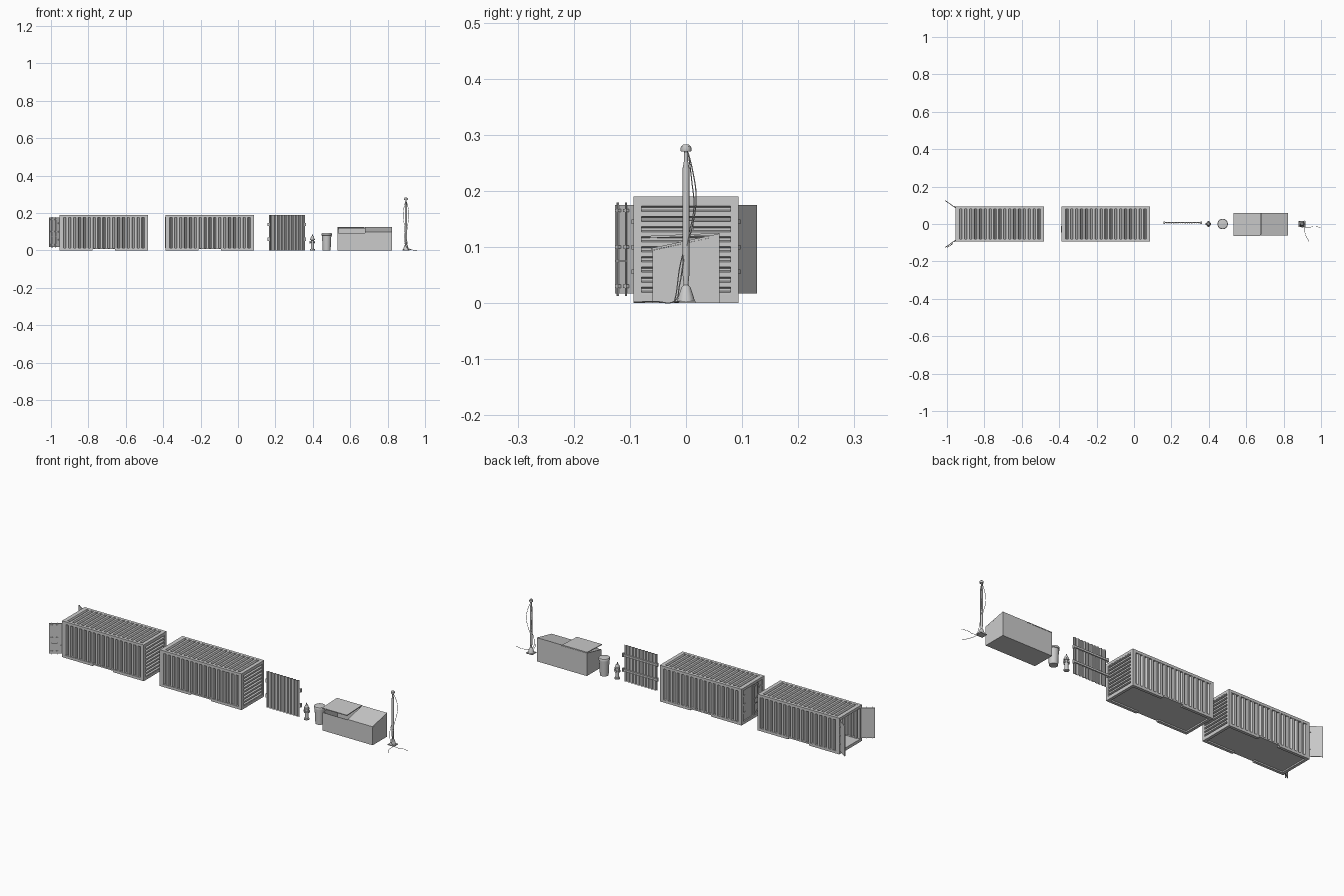
import bpy, bmesh, math
from mathutils import Vector, Matrix

if "Cube" in bpy.data.objects:
    bpy.data.objects.remove(bpy.data.objects["Cube"])


def finish(name, bm, thickness=0):
    bmesh.ops.recalc_face_normals(bm, faces=bm.faces)
    me = bpy.data.meshes.new(name)
    bm.to_mesh(me)
    bm.free()
    ob = bpy.data.objects.new(name, me)
    bpy.context.collection.objects.link(ob)
    if thickness:
        mod = ob.modifiers.new("thickness", 'SOLIDIFY')
        mod.thickness, mod.offset = thickness, 0
    return ob


def boxes(name, spans, mat=None):
    """One object made of boxes given as (x0, x1, y0, y1, z0, z1)."""
    bm = bmesh.new()
    for x0, x1, y0, y1, z0, z1 in spans:
        m = Matrix.Translation(((x0 + x1) / 2, (y0 + y1) / 2, (z0 + z1) / 2)) @ \
            Matrix.Diagonal((x1 - x0, y1 - y0, z1 - z0, 1))
        bmesh.ops.create_cube(bm, size=1, matrix=m)
    if mat:
        bm.transform(mat)
    return finish(name, bm)


def corrugated(name, origin, u, v, inward, n, depth):
    """Trapezoid sheet: n waves along u, swept along v, dipping along inward."""
    o, u, v, w = (Vector(a) for a in (origin, u, v, inward))
    prof = [(0, 0)]
    for i in range(n):
        prof += [((i + a) / n, d * depth) for a, d in ((.25, 0), (.4, 1), (.7, 1), (.85, 0))]
    prof.append((1, 0))
    bm = bmesh.new()
    rows = [[bm.verts.new(o + u * s + w * d + v * k) for s, d in prof] for k in (0, 1)]
    for i in range(len(prof) - 1):
        bm.faces.new((rows[0][i], rows[0][i + 1], rows[1][i + 1], rows[1][i]))
    return finish(name, bm, 0.002)


def lathe(name, prof, mat, n=20):
    bm = bmesh.new()
    vs = [bm.verts.new((r, 0, z)) for r, z in prof]
    es = [bm.edges.new(p) for p in zip(vs, vs[1:])]
    bmesh.ops.spin(bm, geom=vs + es, cent=(0, 0, 0), axis=(0, 0, 1),
                   angle=math.tau, steps=n)
    bmesh.ops.remove_doubles(bm, verts=bm.verts, dist=1e-5)
    bm.transform(mat)
    return finish(name, bm)


def extrude_x(name, prof, x0, x1, closed=True):
    """Sweep a (y, z) outline from x0 to x1."""
    bm = bmesh.new()
    a, b = ([bm.verts.new((x, y, z)) for y, z in prof] for x in (x0, x1))
    for i in range(len(prof)):
        j = (i + 1) % len(prof)
        bm.faces.new((a[i], a[j], b[j], b[i]))
    bm.faces.new(a)
    bm.faces.new(b)
    return finish(name, bm)


def cable(name, pts):
    cu = bpy.data.curves.new(name, 'CURVE')
    cu.dimensions, cu.bevel_depth, cu.bevel_resolution, cu.resolution_u = '3D', 0.0011, 1, 6
    sp = cu.splines.new('BEZIER')
    sp.bezier_points.add(len(pts) - 1)
    for p, co in zip(sp.bezier_points, pts):
        p.co = co
        p.handle_left_type = p.handle_right_type = 'AUTO'
    ob = bpy.data.objects.new(name, cu)
    bpy.context.collection.objects.link(ob)


def door(name, hinge_x, side, angle, rods):
    # local x runs from the hinge, local y points outward, z up
    a = math.radians(angle)
    u, w = (-math.sin(a), -math.cos(a)), (-math.cos(a), math.sin(a))
    m = Matrix(((u[0], w[0], 0, hinge_x), (u[1] * side, w[1] * side, 0, 0.079 * side),
                (0, 0, 1, 0), (0, 0, 0, 1)))
    boxes(name + "_leaf", [(0, .077, 0, .004, .017, .175)], m)
    boxes(name + "_hinges", [(-.002, .022, .004, .007, z - .004, z + .004)
                             for z in (.056, .1, .145)], m)
    if rods:
        boxes(name + "_lock_rods", [(x - .0015, x + .0015, .006, .009, .013, .179)
                                    for x in (.038, .064)], m)
        boxes(name + "_brackets", [(x - .005, x + .005, .003, .01, z - .003, z + .003)
                                   for x in (.038, .064) for z in (.03, .1, .165)], m)
        boxes(name + "_handle", [(.036, .068, .008, .0105, .073, .077)], m)


def container(name, x0, angle):
    x1, Y, H, t = x0 + .474, .094, .19, .015
    cx = (x0 + x1) / 2
    ends, sides = ((x0, x0 + t), (x1 - t, x1)), ((-Y, -Y + t), (Y - t, Y))
    boxes(name + "_posts", [(*e, *s, 0, H) for e in ends for s in sides])
    # long rails, the lower ones notched in the middle
    rails = []
    for s in sides:
        rails += [(x0 + t, x1 - t, *s, H - .014, H), (x0 + t, x1 - t, *s, .007, .014),
                  (x0 + t, cx - .06, *s, 0, .007), (cx + .06, x1 - t, *s, 0, .007)]
    for e in ends:
        rails += [(*e, -Y + t, Y - t, 0, .015), (*e, -Y + t, Y - t, H - .014, H)]
    boxes(name + "_rails", rails)
    boxes(name + "_floor", [(x0 + t, x1 - t, -Y + t, Y - t, .007, .012)])
    # corrugated skin
    L = x1 - x0 - 2 * t
    for s, n in ((-1, "front"), (1, "back")):
        corrugated(f"{name}_{n}_wall", (x0 + t, s * (Y - .002), .013), (L, 0, 0),
                   (0, 0, H - .026), (0, -s, 0), 17, .01)
    corrugated(name + "_roof", (x0 + t, -Y + t, H - .001), (L, 0, 0), (0, 2 * (Y - t), 0),
               (0, 0, -1), 17, .008)
    corrugated(name + "_end_wall", (x1 - .002, -Y + t, .014), (0, 0, H - .028),
               (0, 2 * (Y - t), 0), (-1, 0, 0), 9, .01)
    door(name + "_back_door", x0 + .008, 1, angle, False)
    door(name + "_front_door", x0 + .008, -1, angle, True)


container("open_container", -.955, 125)
container("closed_container", -.388, 0)

# Corrugated fence panel on two rails
corrugated("fence_sheet", (.167, 0, 0), (.19, 0, 0), (0, 0, .19), (0, 1, 0), 10, .005)
boxes("fence_rails", [(.161, .362, .005, .012, z - .005, z + .005) for z in (.06, .138)])
boxes("fence_brackets", [(x - .004, x + .004, .001, .013, z - .009, z + .009)
                         for x in (.162, .359) for z in (.06, .138)])

# Hydrant
at = Matrix.Translation
lathe("hydrant_body", [(0, 0), (.013, 0), (.013, .006), (.009, .008), (.0085, .054), (.013, .055),
                       (.013, .06), (.010, .062), (.009, .07), (.005, .077), (.003, .078),
                       (.003, .085), (0, .085)], at((.398, 0, 0)), 16)
for i in range(4):
    m = at((.398, 0, .043)) @ Matrix.Rotation(i * math.pi / 2, 4, 'Z') @ Matrix.Rotation(math.pi / 2, 4, 'Y')
    lathe("hydrant_nozzle", [(0, .004), (.004, .004), (.004, .011), (.006, .011),
                             (.006, .015), (0, .015)], m, 12)

# Trash can with a flat lid
lathe("trash_can", [(0, 0), (.021, 0), (.025, .08), (.028, .081), (.028, .088), (.026, .092),
                    (.012, .094), (0, .094)], at((.474, 0, 0)), 24)

# Skip: hollow sloped tub, one lid shut and one propped up
extrude_x("skip_front", [(-.06, 0), (-.057, 0), (-.057, .094), (-.06, .094)], .533, .823)
extrude_x("skip_back", [(.057, 0), (.06, 0), (.06, .12), (.057, .12)], .533, .823)
boxes("skip_floor", [(.533, .823, -.06, .06, 0, .004)])
for x in (.533, .82):
    extrude_x("skip_side", [(-.06, 0), (.06, 0), (.06, .12), (-.06, .094)], x, x + .003)
extrude_x("skip_lid_shut", [(-.062, .094), (.06, .12), (.06, .124), (-.062, .098)], .679, .823)
extrude_x("skip_lid_raised", [(-.064, .116), (.06, .121), (.06, .125), (-.064, .12)], .532, .677)

# Lamp post
post = at((.898, 0, 0))
boxes("post_footing", [(.880, .916, -.017, .017, 0, .004)])
lathe("post_base", [(0, .003), (.016, .003), (.014, .01), (.008, .028), (.005, .032), (0, .032)], post, 12)
lathe("post_shaft", [(0, .03), (.004, .03), (.006, .05), (.006, .24), (.0035, .255),
                     (.0035, .272), (0, .272)], post, 12)
lathe("post_cap", [(0, .27), (.009, .27), (.010, .274), (.009, .279), (.005, .283), (0, .283)], post, 16)

# Loose cables
cable("cable_long", [(.898, .004, .268), (.908, .012, .235), (.914, .018, .19), (.908, .012, .14),
                     (.902, -.002, .09), (.906, -.012, .03), (.912, -.02, .004), (.916, -.055, .003),
                     (.935, -.092, .002)])
cable("cable_short", [(.897, .004, .268), (.886, .01, .22), (.884, .014, .17), (.892, .004, .12),
                      (.888, -.01, .07), (.9, -.017, .02), (.93, -.02, .003), (.965, -.013, .002),
                      (1.0, -.02, .002)])

# Keep hard edges crisp, rounded parts smooth
bpy.ops.object.select_all(action='SELECT')
bpy.context.view_layer.objects.active = bpy.data.objects["post_cap"]
bpy.ops.object.convert(target='MESH')
bpy.ops.object.shade_smooth_by_angle(angle=math.radians(30))
